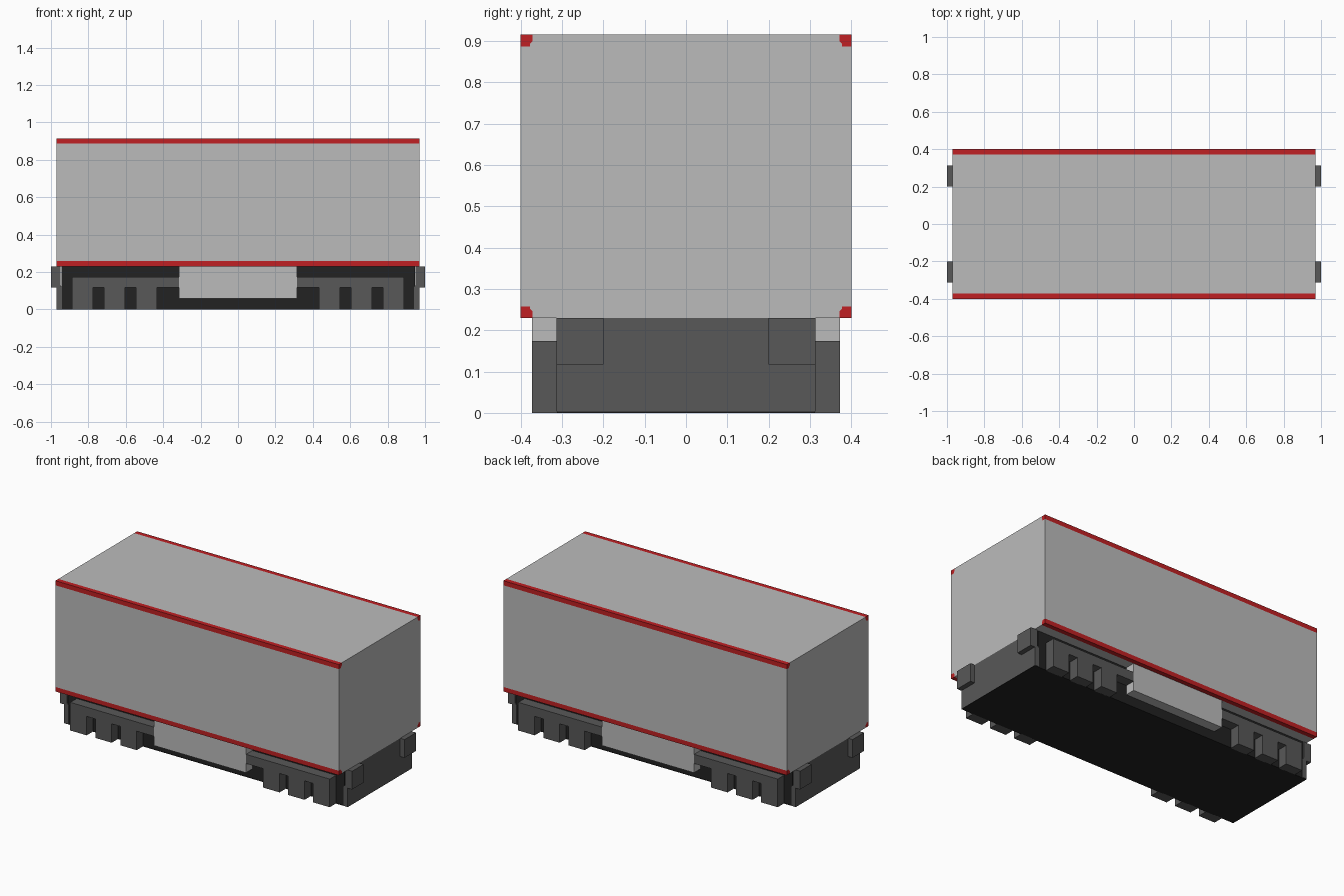
import bpy, bmesh

old = bpy.data.objects.get("Cube")
if old:
    bpy.data.objects.remove(old, do_unlink=True)


def material(name, rgb):
    m = bpy.data.materials.new(name)
    m.use_nodes = True
    m.diffuse_color = (*rgb, 1)
    m.node_tree.nodes["Principled BSDF"].inputs["Base Color"].default_value = (*rgb, 1)
    return m


GREY = material("light_grey", (0.50, 0.50, 0.50))
RED = material("red", (0.53, 0.0144, 0.0168))
DARK = material("dark_grey", (0.098, 0.098, 0.098))
BLACK = material("near_black", (0.016, 0.016, 0.016))


def prism(name, mat, points, axis, lo, hi):
    """Extrude a closed 2D profile along x (points are y, z) or y (points are x, z)."""
    bm = bmesh.new()
    place = (lambda p, d: (d, *p)) if axis == "x" else (lambda p, d: (p[0], d, p[1]))
    face = bm.faces.new([bm.verts.new(place(p, lo)) for p in points])
    new = bmesh.ops.extrude_face_region(bm, geom=[face])["geom"]
    step = (hi - lo, 0, 0) if axis == "x" else (0, hi - lo, 0)
    bmesh.ops.translate(bm, vec=step, verts=[v for v in new if isinstance(v, bmesh.types.BMVert)])
    bmesh.ops.recalc_face_normals(bm, faces=bm.faces)
    mesh = bpy.data.meshes.new(name)
    bm.to_mesh(mesh)
    bm.free()
    mesh.materials.append(mat)
    obj = bpy.data.objects.new(name, mesh)
    bpy.context.collection.objects.link(obj)
    return obj


def box(name, mat, x, y, z):
    pts = [(y[0], z[0]), (y[1], z[0]), (y[1], z[1]), (y[0], z[1])]
    return prism(name, mat, pts, "x", *x)


def span(a, b, s):
    return (a, b) if s > 0 else (-b, -a)


L, W = 0.97, 0.40            # half length and half width of the body
Z0, Z1 = 0.23, 0.915         # body bottom and top
MID = (Z0 + Z1) / 2
HALF = Z1 - MID
# Inner edge of a corner rail, as inset from the outer corner (across, down)
RAIL = [(0.029, 0), (0.029, 0.015), (0.023, 0.022), (0.023, 0.028), (0, 0.028)]

# Body with notched corners, and the red rails that fill the notches
outline = []
for sy, sz in ((1, 1), (1, -1), (-1, -1), (-1, 1)):
    notch = [(sy * (W - a), MID + sz * (HALF - d)) for a, d in RAIL]
    corner = (sy * W, MID + sz * HALF)
    name = f"{'upper' if sz > 0 else 'lower'}_{'back' if sy > 0 else 'front'}_rail"
    prism(name, RED, notch + [corner], "x", -L, L)
    outline += notch if sy * sz > 0 else notch[::-1]
prism("body", GREY, outline, "x", -L, L)

# Underframe core and floor plate
CORE = 0.31
box("underframe_core", BLACK, (-0.945, 0.945), (-CORE, CORE), (0.003, Z0))
box("floor_plate", BLACK, (-L, L), (-0.312, 0.312), (0, 0.003))

# End plates, thinner at the top, with a pair of buffers each
END = [(0.94, 0.003), (L, 0.003), (L, Z0), (0.95, Z0), (0.95, 0.13), (0.94, 0.117)]
for sx, end in ((1, "left"), (-1, "right")):
    prism(f"{end}_end_plate", DARK, [(sx * x, z) for x, z in END], "y", -0.313, 0.313)
    for sy, side in ((1, "back"), (-1, "front")):
        box(f"{end}_{side}_buffer", DARK, span(L, 1.0, sx), span(0.2, 0.313, sy), (0.117, Z0))

# Side frames: one comb profile per wheel group, with three legs under a beam
LEGS = [(0.433, 0.545), (0.604, 0.716), (0.775, 0.888)]
comb = [(0.315, 0.174), (0.315, 0.117)]
for a, b in LEGS:
    comb += [(a, 0.117), (a, 0), (b, 0), (b, 0.117)]
comb[-1] = (0.888, 0.174)
for sy, side in ((1, "back"), (-1, "front")):
    depth = span(CORE - 0.002, 0.372, sy)
    for sx, end in ((1, "left"), (-1, "right")):
        prism(f"{end}_{side}_side_frame", DARK, [(sx * x, z) for x, z in comb], "y", *depth)
    # Equipment box between the side frames
    box(f"{side}_equipment_box", GREY, (-0.315, 0.315), depth, (0.06, Z0))
